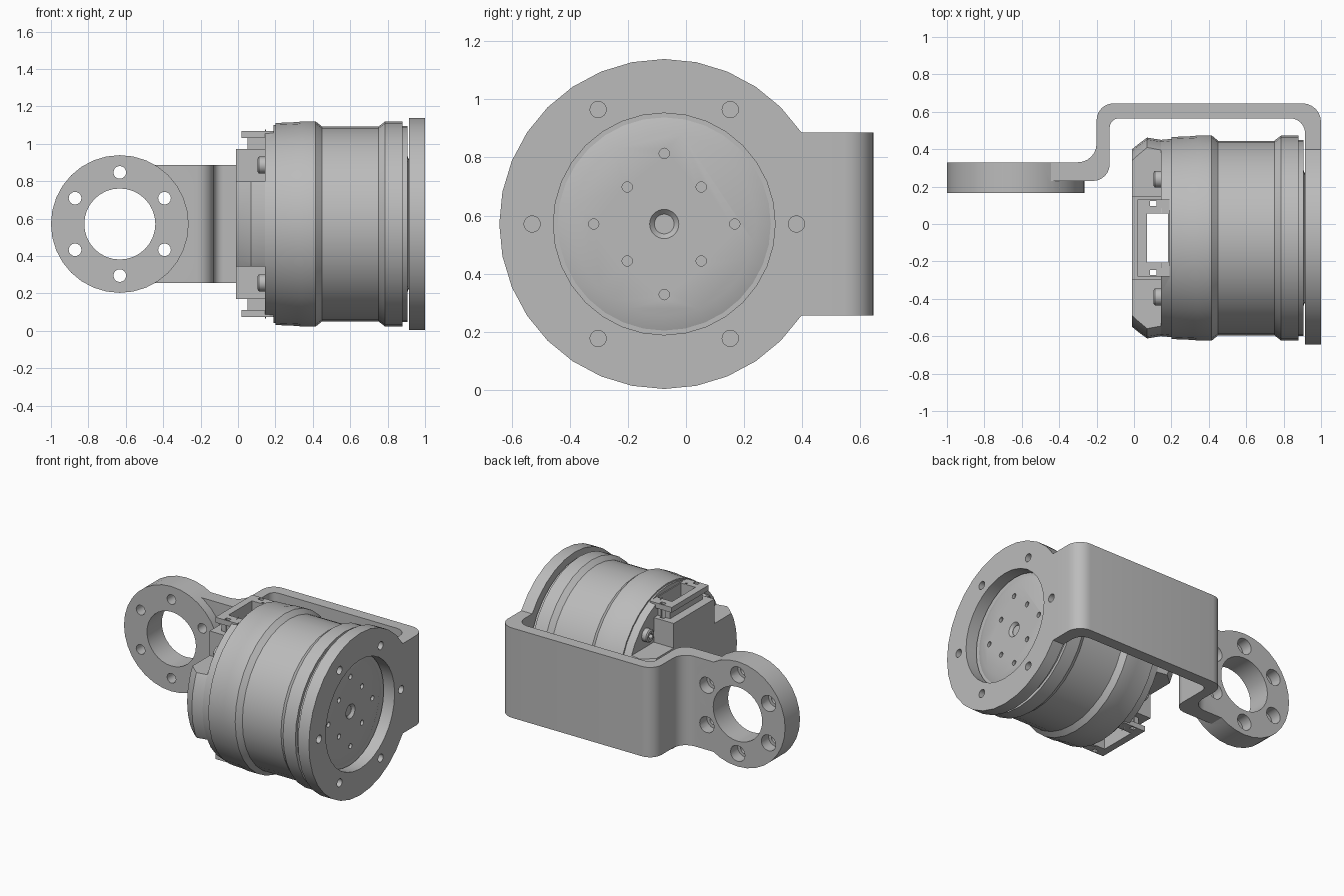
import bpy, bmesh
from math import sin, cos, pi, radians, sqrt
from mathutils import Vector

if "Cube" in bpy.data.objects:
    bpy.data.objects.remove(bpy.data.objects["Cube"])

CY, CZ = -0.075, 0.571      # motor axis runs along x
RX = -0.632                 # centre of the mounting ring
SEG = 32

grey = bpy.data.materials.new("machined_grey")
grey.use_nodes = True
GREY = (0.5, 0.5, 0.5, 1)
grey.diffuse_color = GREY
for node in grey.node_tree.nodes:
    if node.type == 'BSDF_PRINCIPLED':
        node.inputs["Base Color"].default_value = GREY


def finish(name, bm):
    bmesh.ops.recalc_face_normals(bm, faces=bm.faces[:])
    mesh = bpy.data.meshes.new(name)
    bm.to_mesh(mesh)
    bm.free()
    mesh.materials.append(grey)
    ob = bpy.data.objects.new(name, mesh)
    bpy.context.collection.objects.link(ob)
    return ob


def loft(name, rings):
    """Skin equal rings of points and cap both ends."""
    bm = bmesh.new()
    loops = [[bm.verts.new(p) for p in ring] for ring in rings]
    n = len(loops[0])
    for a, b in zip(loops, loops[1:]):
        for i in range(n):
            j = (i + 1) % n
            bm.faces.new((a[i], a[j], b[j], b[i]))
    bm.faces.new(loops[0])
    bm.faces.new(loops[-1])
    return finish(name, bm)


def place(axis, u, v, w):
    return {'X': (w, u, v), 'Y': (u, w, v), 'Z': (u, v, w)}[axis]


def prism(name, axis, outline, a, b):
    return loft(name, [[place(axis, u, v, w) for u, v in outline] for w in (a, b)])


def circle(u, v, r, n=SEG):
    return [(u + r * cos(2 * pi * i / n), v + r * sin(2 * pi * i / n)) for i in range(n)]


def lathe(name, profile, y=CY, z=CZ, n=SEG):
    return loft(name, [[place('X', u, v, x) for u, v in circle(y, z, r, n)]
                       for x, r in profile])


def box(name, x0, x1, y0, y1, z0, z1):
    """Box with y and z measured from the motor axis."""
    outline = [(x0, CY + y0), (x1, CY + y0), (x1, CY + y1), (x0, CY + y1)]
    return prism(name, 'Z', outline, CZ + z0, CZ + z1)


def rounded(corners, steps=6):
    """Outline with right-angled corners (x, y, radius) rounded off."""
    out = []
    for i, (x, y, r) in enumerate(corners):
        c = Vector((x, y))
        if r == 0:
            out.append((x, y))
            continue
        d1 = (Vector(corners[i - 1][:2]) - c).normalized()
        d2 = (Vector(corners[(i + 1) % len(corners)][:2]) - c).normalized()
        mid = c + r * (d1 + d2)
        for k in range(steps + 1):
            t = pi / 2 * k / steps
            out.append(tuple(mid - r * (d2 * cos(t) + d1 * sin(t))))
    return out


def combine(ob, other, operation='DIFFERENCE'):
    mod = ob.modifiers.new("bool", 'BOOLEAN')
    mod.operation, mod.solver, mod.object = operation, 'EXACT', other
    bpy.context.view_layer.objects.active = ob
    bpy.ops.object.modifier_apply(modifier=mod.name)
    bpy.data.objects.remove(other)


def polar(r, count, start=0):
    return [(r * cos(radians(start) + 2 * pi * k / count),
             r * sin(radians(start) + 2 * pi * k / count)) for k in range(count)]


# Bracket: bent strap seen from above
Z0, Z1 = CZ - 0.315, CZ + 0.315
strap = rounded([(1, 0.42, 0), (1, 0.645, 0.1), (-0.2, 0.645, 0.09), (-0.2, 0.33, 0.1),
                 (-0.45, 0.33, 0), (-0.45, 0.23, 0), (-0.13, 0.23, 0.09),
                 (-0.13, 0.565, 0.05), (0.915, 0.565, 0.08), (0.915, 0.42, 0)])
bracket = prism("bracket", 'Z', strap, Z0, Z1)

# Bracket: round end plate with a tongue that meets the strap
R = 0.568
tongue = sqrt(R * R - 0.315 ** 2)
plate_outline = [p for p in circle(CY, CZ, R) if p[0] < CY + tongue - 0.01]
split = max(range(1, len(plate_outline)),
            key=lambda i: abs(plate_outline[i][1] - plate_outline[i - 1][1]))
plate_outline = (plate_outline[:split] + plate_outline[split:])
plate_outline += [(CY + tongue, Z0), (0.43, Z0), (0.43, Z1), (CY + tongue, Z1)]
combine(bracket, prism("plate", 'X', plate_outline, 0.915, 1), 'UNION')

# Bracket: mounting ring
combine(bracket, prism("ring", 'Y', circle(RX, CZ, 0.368), 0.165, 0.33), 'UNION')

# Bracket: bores, screw holes and counterbores
combine(bracket, prism("bore", 'Y', circle(RX, CZ, 0.19), 0, 0.5))
combine(bracket, prism("bore", 'X', circle(CY, CZ, 0.382), 0.8, 1.1))
for u, v in polar(0.276, 6, 30):
    combine(bracket, prism("hole", 'Y', circle(RX + u, CZ + v, 0.034, 16), 0, 0.5))
    combine(bracket, prism("hole", 'Y', circle(RX + u, CZ + v, 0.056, 16), 0.25, 0.5))
for u, v in polar(0.455, 6):
    combine(bracket, prism("hole", 'X', circle(CY + u, CZ + v, 0.028, 16), 0.8, 1.1))

# Motor housing
housing = lathe("motor_housing", [
    (0.145, 0.525), (0.2, 0.53), (0.2, 0.54), (0.32, 0.545), (0.34, 0.549),
    (0.415, 0.549), (0.45, 0.52), (0.75, 0.52), (0.785, 0.547), (0.88, 0.547),
    (0.88, 0.525), (0.905, 0.525)])

# Rear cap, cut to a cross with four screw pockets
cap = lathe("rear_cap", [(-0.01, 0.475), (0.02, 0.5), (0.07, 0.537), (0.15, 0.524)])
for s in (-1, 1):
    za, zb = sorted((s * 0.4, s * 0.7))
    combine(cap, box("flat", -0.1, 0.145, -0.6, 0.6, za, zb))
    za, zb = sorted((s * 0.228, s * 0.7))
    for t in (-1, 1):
        ya, yb = sorted((t * 0.225, t * 0.7))
        combine(cap, box("pocket", -0.1, 0.145, ya, yb, za, zb))
    za, zb = sorted((s * 0.46, s * 0.7))
    combine(housing, box("notch", 0.1, 0.19, -0.205, 0.205, za, zb))

# Connector sockets above and below the cap
sockets = []
for s, side in ((1, "upper"), (-1, "lower")):
    za, zb = sorted((s * 0.46, s * 0.497))
    socket = box(side + "_connector", 0.02, 0.19, -0.205, 0.205, za, zb)
    za, zb = sorted((s * 0.38, s * 0.46))
    combine(socket, box("column", 0.05, 0.16, -0.18, 0.18, za, zb), 'UNION')
    sockets.append(socket)

# Wiring slot through the motor, and small latch holes
for ob in [housing, cap] + sockets:
    combine(ob, box("slot", 0.07, 0.183, -0.13, 0.13, -0.8, 0.8))
    for t in (-1, 1):
        ya, yb = sorted((t * 0.172, t * 0.198))
        combine(ob, box("latch", 0.085, 0.12, ya, yb, -0.8, 0.8))

# Cap screws with hex sockets
screws = []
for u, v in polar(0.445, 4, 45):
    screw = lathe("cap_screw", [(0.105, 0.036), (0.112, 0.045), (0.15, 0.045)],
                  CY + u, CZ + v, 16)
    combine(screw, prism("hex", 'X', circle(CY + u, CZ + v, 0.022, 6), 0, 0.13))
    screws.append(screw)

# Output flange with its hole pattern and countersunk centre
flange = lathe("output_flange", [(0.86, 0.38), (0.9, 0.38), (0.925, 0.315)])
for u, v in polar(0.243, 4) + polar(0.18, 4, 45):
    combine(flange, prism("hole", 'X', circle(CY + u, CZ + v, 0.018, 12), 0.89, 1))
combine(flange, lathe("centre", [(0.87, 0.034), (0.908, 0.034), (0.93, 0.055)]))

# Smooth round surfaces, keep machined edges crisp
for ob in bpy.context.selected_objects:
    ob.select_set(False)
for ob in [bracket, housing, cap, flange] + sockets + screws:
    ob.select_set(True)
bpy.context.view_layer.objects.active = bracket
bpy.ops.object.shade_smooth_by_angle(angle=radians(25))
